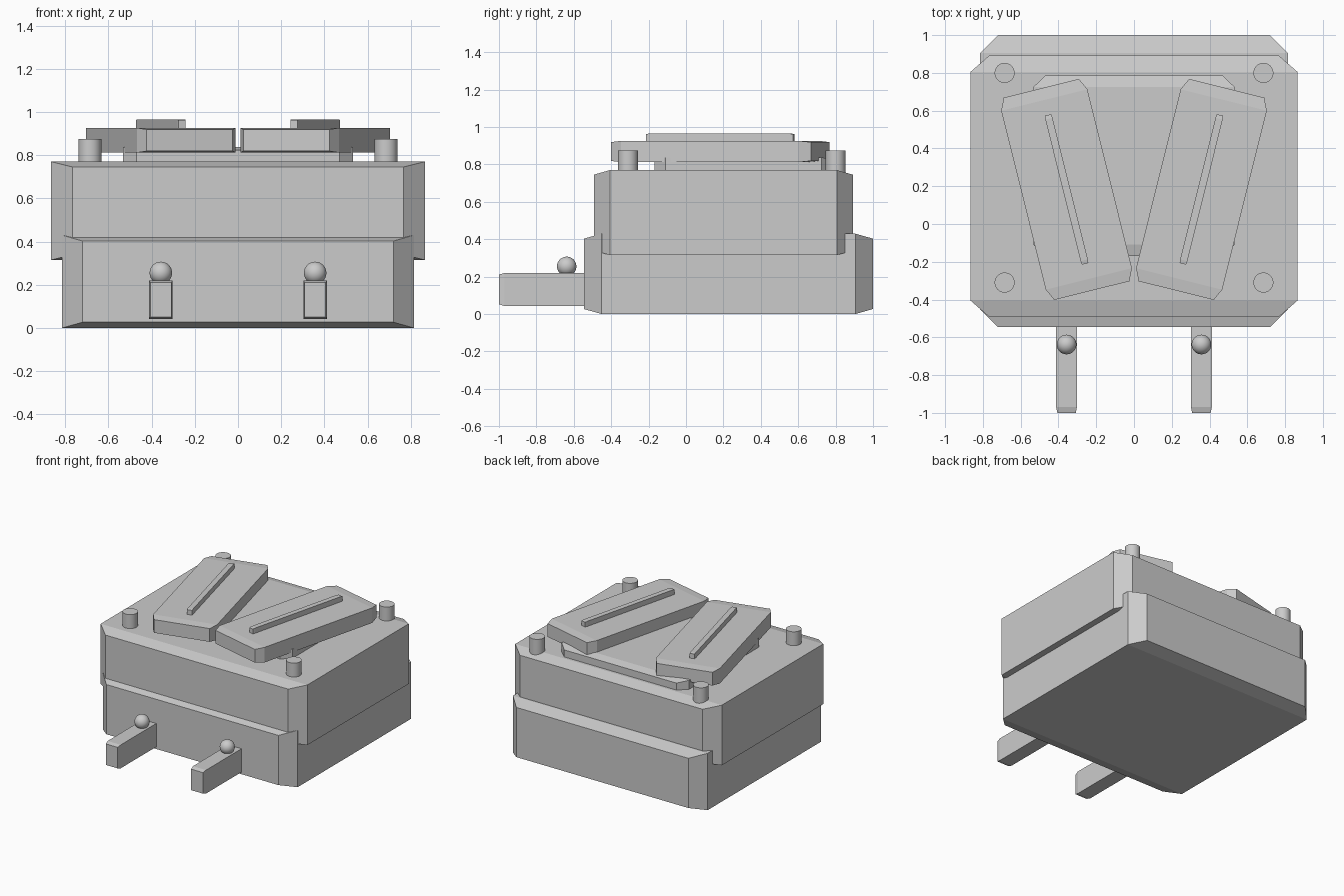
import bpy, bmesh, math
from mathutils import Matrix

if "Cube" in bpy.data.objects:
    bpy.data.objects.remove(bpy.data.objects["Cube"])


def block(name, hx, hy, z0, z1, loc=(0, 0), cap=0.05, inset_x=0.02, inset_z=0.02, angle=0):
    """Box whose front and back ends taper inward; built from sections along y."""
    bm = bmesh.new()
    rings = []
    for y, ix, iz in ((-hy, inset_x, inset_z), (-hy + cap, 0, 0),
                      (hy - cap, 0, 0), (hy, inset_x, inset_z)):
        w, a, b = hx - ix, z0 + iz, z1 - iz
        rings.append([bm.verts.new(p) for p in
                      ((-w, y, a), (w, y, a), (w, y, b), (-w, y, b))])
    for r, s in zip(rings, rings[1:]):
        for i in range(4):
            j = (i + 1) % 4
            bm.faces.new((r[i], r[j], s[j], s[i]))
    bm.faces.new(rings[0])
    bm.faces.new(rings[-1])
    bmesh.ops.recalc_face_normals(bm, faces=bm.faces[:])
    bm.transform(Matrix.Rotation(angle, 4, 'Z'))
    mesh = bpy.data.meshes.new(name)
    bm.to_mesh(mesh)
    bm.free()
    ob = bpy.data.objects.new(name, mesh)
    ob.location = (loc[0], loc[1], 0)
    bpy.context.collection.objects.link(ob)
    return ob


# Stacked housing
block("lower_base", 0.815, 0.773, 0, 0.43, (0, 0.227), 0.095, 0.095, 0.027)
block("upper_body", 0.865, 0.693, 0.315, 0.77, (0, 0.2), 0.087, 0.1, 0.025)
block("top_plate", 0.533, 0.477, 0.73, 0.838, (0, 0.308), 0.06, 0.063, 0.015)

for side, label in ((1, "right"), (-1, "left")):
    # Angled pad with raised rib
    turn = -side * math.radians(14)
    c = (side * 0.357, 0.183)
    block("pad_" + label, 0.235, 0.552, 0.812, 0.926, c, 0.064, 0.03, 0.007, turn)
    block("pad_rib_" + label, 0.0195, 0.406, 0.91, 0.965, c, 0.02, 0.002, 0.003, turn)

    # Front arm with ball
    block("front_arm_" + label, 0.055, 0.25, 0.043, 0.22,
          (side * 0.357, -0.75), 0.03, 0.006, 0.009)
    bpy.ops.mesh.primitive_uv_sphere_add(segments=32, ring_count=16, radius=0.052,
                                         location=(side * 0.357, -0.638, 0.255))
    bpy.context.object.name = "arm_ball_" + label
    bpy.ops.object.shade_smooth()

    # Corner pegs
    for y, end in ((-0.31, "front"), (0.8, "back")):
        bpy.ops.mesh.primitive_cylinder_add(vertices=32, radius=0.053, depth=0.135,
                                            location=(side * 0.685, y, 0.8075))
        bpy.context.object.name = f"corner_peg_{end}_{label}"
        bpy.ops.object.shade_smooth_by_angle(angle=math.radians(30))
